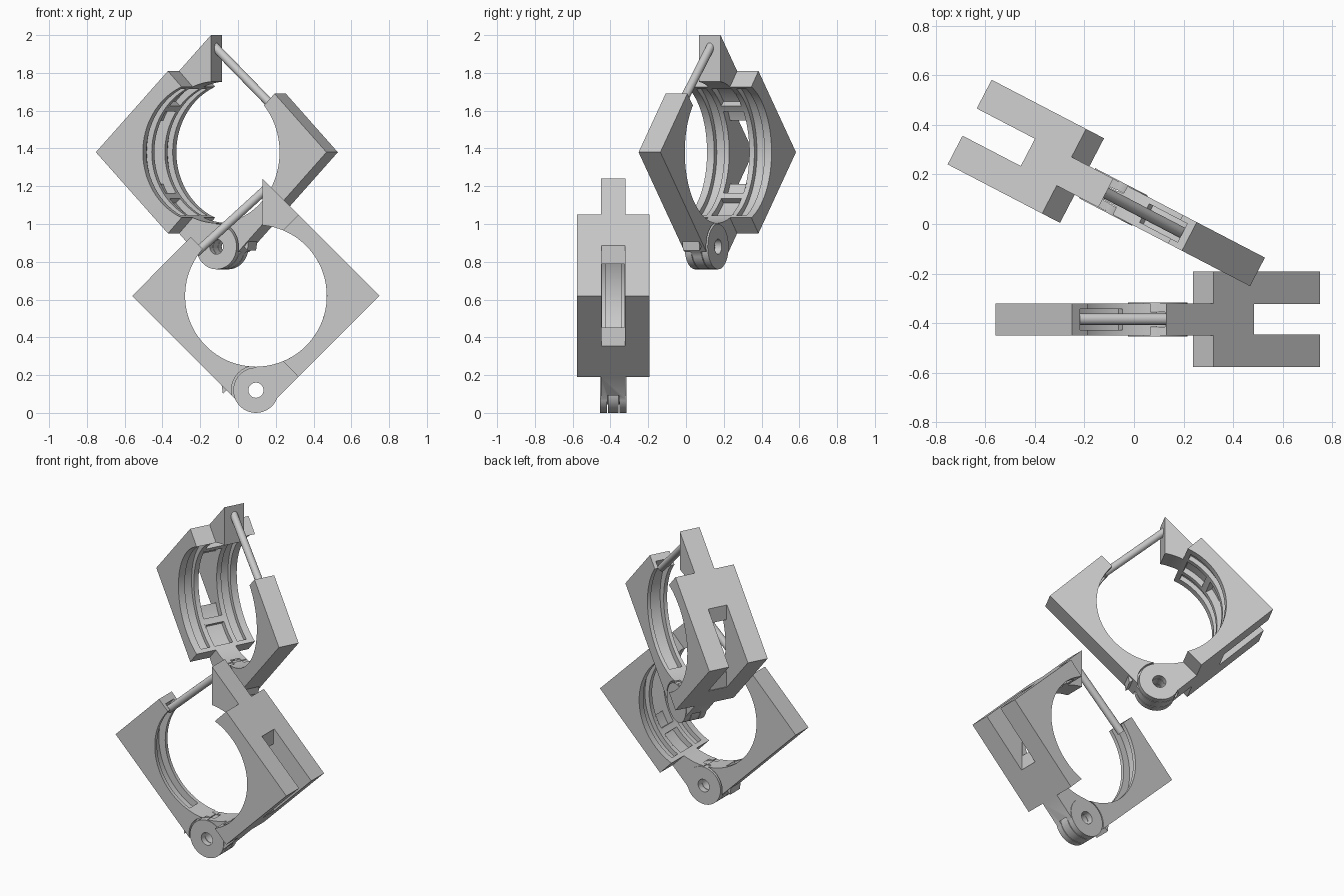
import bpy, bmesh
from math import cos, sin, radians
from mathutils import Vector

if "Cube" in bpy.data.objects:
    bpy.data.objects.remove(bpy.data.objects["Cube"])

BORE, HINGE = 0.375, (0, -0.5)
THIN, THICK = 0.065, 0.1925


def arc(r, a0, a1, n=40, c=(0, 0)):
    step = (a1 - a0) / n
    return [(c[0] + r * cos(radians(a0 + i * step)),
             c[1] + r * sin(radians(a0 + i * step))) for i in range(n + 1)]


def new_object(name, bm):
    bmesh.ops.recalc_face_normals(bm, faces=bm.faces)
    mesh = bpy.data.meshes.new(name)
    bm.to_mesh(mesh)
    bm.free()
    ob = bpy.data.objects.new(name, mesh)
    bpy.context.collection.objects.link(ob)
    return ob


def prism(name, pts, y0, y1):
    """Profile in x/z pushed along y."""
    bm = bmesh.new()
    face = bm.faces.new([bm.verts.new((x, y0, z)) for x, z in pts])
    ext = bmesh.ops.extrude_face_region(bm, geom=[face])['geom']
    bmesh.ops.translate(bm, vec=(0, y1 - y0, 0),
                        verts=[v for v in ext if isinstance(v, bmesh.types.BMVert)])
    return new_object(name, bm)


def disc(r, y0, y1):
    return prism("disc", arc(r, 0, 351, 39, HINGE), y0, y1)


def groove(r, a0, a1, y0, y1):
    return prism("groove", arc(r, a0, a1) + arc(BORE - 0.06, a1, a0), y0, y1)


def combine(base, steps):
    """Apply a list of (operation, helper) booleans, then remove the helpers."""
    for op, helper in steps:
        m = base.modifiers.new(op, 'BOOLEAN')
        m.operation, m.solver, m.object = op, 'EXACT', helper
        helper.hide_render = True
    dg = bpy.context.evaluated_depsgraph_get()
    mesh = bpy.data.meshes.new_from_object(base.evaluated_get(dg))
    base.modifiers.clear()
    base.data = mesh
    for _, helper in steps:
        bpy.data.objects.remove(helper)
    return base


ADD, CUT = 'UNION', 'DIFFERENCE'

# Thin half: slim jaw with bolt channel, centre knuckle and catch barb
thin = prism("thin_jaw", [(-0.345, 0.31), (-0.655, 0), (-0.08, -0.575), (-0.003, -0.5)]
             + arc(BORE, 269.5, 138.7), -THIN, THIN)
barb = [(-0.13, -0.48), (-0.185, -0.45), (-0.175, -0.52), (-0.155, -0.5)]
combine(thin, [
    (CUT, groove(0.42, 130, 248, -0.042, 0.042)),
    (CUT, disc(0.13, 0.03, 0.1)),
    (CUT, disc(0.13, -0.1, -0.03)),
    (ADD, disc(0.12, -0.028, 0.028)),
    (ADD, prism("barb", barb, -0.05, 0.05)),
    (CUT, disc(0.04, -0.3, 0.3)),
])

# Thick half: slim latch plate widened into a forked block with relief grooves
wide = prism("forked_jaw", [(0.035, 0.62), (0.655, 0), (0.08, -0.575), (0.003, -0.5)]
             + arc(BORE, -89.5, 84.6), -THIN, THIN)
block = prism("block", [(0.225, 0.43), (0.655, 0), (0.225, -0.43)]
              + arc(BORE, -67.5, 67.5), -THICK, THICK)
fork = prism("fork", [(0.385, -0.265), (0.8, -0.265), (0.8, 0.265), (0.385, 0.265)],
             -0.062, 0.062)
combine(wide, [
    (ADD, block),
    (CUT, fork),
    (CUT, groove(0.42, -35, 35, -0.06, 0.06)),
    (CUT, groove(0.41, 41, 63, -0.06, 0.06)),
    (CUT, groove(0.41, -63, -41, -0.06, 0.06)),
    (CUT, groove(0.405, -63, 63, 0.09, 0.15)),
    (CUT, groove(0.405, -63, 63, -0.15, -0.09)),
    (CUT, disc(0.13, -0.03, 0.03)),
    (ADD, disc(0.12, 0.032, 0.069)),
    (ADD, disc(0.12, -0.069, -0.032)),
    (CUT, disc(0.04, -0.3, 0.3)),
])

# Latch bolt bridging the open top
a, b = Vector((-0.32, 0, 0.225)), Vector((0.05, 0, 0.562))
bm = bmesh.new()
bmesh.ops.create_cone(bm, cap_ends=True, segments=24, radius1=0.023, radius2=0.023,
                      depth=(b - a).length)
bmesh.ops.rotate(bm, verts=bm.verts,
                 matrix=(b - a).to_track_quat('Z', 'Y').to_matrix())
bmesh.ops.translate(bm, verts=bm.verts, vec=(a + b) / 2)
bolt = new_object("latch_bolt", bm)

# Lower clamp in place, upper clamp as a turned copy
for ob in (thin, wide, bolt):
    ob.data.shade_smooth()
    ob.data.set_sharp_from_angle(angle=radians(30))
    twin = ob.copy()
    bpy.context.collection.objects.link(twin)
    twin.name = "upper_" + ob.name
    ob.name = "lower_" + ob.name
    ob.location = (0.095, -0.385, 0.62)
    twin.location = (-0.0825, 0.109, 1.38)
    twin.rotation_euler = (0, 0, radians(152.5))
